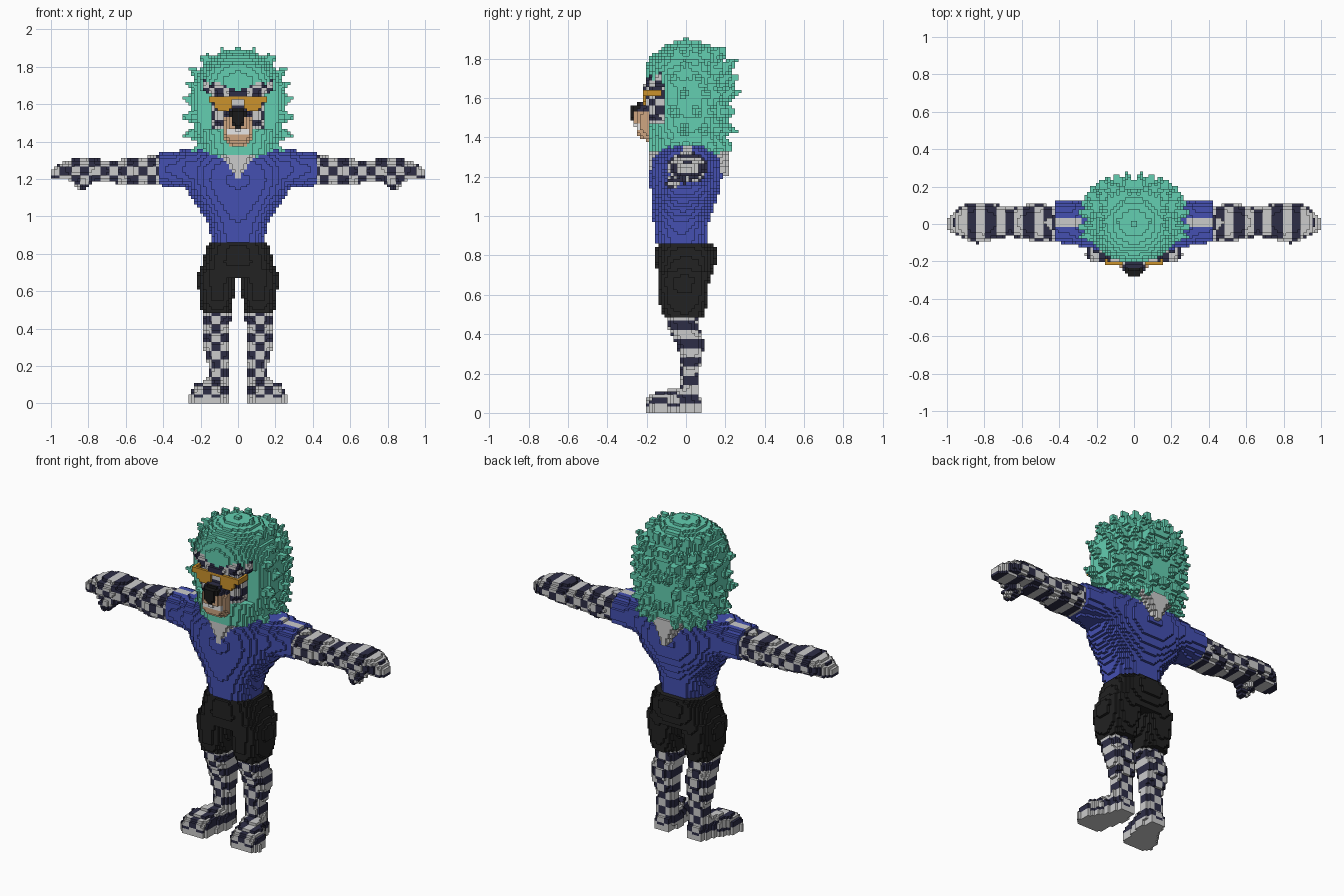
import bpy, math
from mathutils import Vector

H = 1 / 64            # block size
cells = {}            # (i, j, k) -> (part, material name)
COLOURS = {
    "teal fur": (0.126, 0.62, 0.44), "blue cloth": (0.058, 0.08, 0.44),
    "black cloth": (0.016, 0.016, 0.016), "pale fur": (0.6, 0.6, 0.6),
    "navy fur": (0.027, 0.027, 0.062), "amber": (0.6, 0.29, 0.025),
    "tan skin": (0.62, 0.38, 0.22), "white": (0.85, 0.85, 0.85),
    "black": (0.01, 0.01, 0.01)}
NAMES = list(COLOURS)


def put(part, rule, i, j, k):
    """Fill a block and its mirror image; rule is a colour or a function of position."""
    if i < 0 or k < 0:
        return
    mat = rule if isinstance(rule, str) else rule((i + .5) * H, (j + .5) * H, (k + .5) * H)
    cells[i, j, k] = cells[-1 - i, j, k] = (part, mat)


def span(a, b):
    return range(math.ceil(a / H - .5), math.floor(b / H - .5) + 1)


def loft(part, rule, axis, stations, power=2.3):
    """Rounded sections (t, a0, a1, b0, b1) along an axis, in blocks."""
    ia, ib = [n for n in range(3) if n != axis]
    for t in span(stations[0][0], stations[-1][0]):
        c = (t + .5) * H
        for s, e in zip(stations, stations[1:]):
            if s[0] <= c <= e[0]:
                f = (c - s[0]) / (e[0] - s[0])
                a0, a1, b0, b1 = [u + (v - u) * f for u, v in zip(s[1:], e[1:])]
                break
        ca, ra, cb, rb = (a0 + a1) / 2, (a1 - a0) / 2, (b0 + b1) / 2, (b1 - b0) / 2
        for a in span(a0, a1):
            for b in span(b0, b1):
                u, v = abs((a + .5) * H - ca) / ra, abs((b + .5) * H - cb) / rb
                if u ** power + v ** power <= 1:
                    p = [0, 0, 0]
                    p[axis], p[ia], p[ib] = t, a, b
                    put(part, rule, *p)


def cone(part, rule, p0, p1, r0, r1):
    """Tapered rod between two points, in blocks."""
    p0, p1 = Vector(p0), Vector(p1)
    d, r = p1 - p0, max(r0, r1)
    lim = [span(min(p0[n], p1[n]) - r, max(p0[n], p1[n]) + r) for n in range(3)]
    for i in lim[0]:
        for j in lim[1]:
            for k in lim[2]:
                q = Vector(((i + .5) * H, (j + .5) * H, (k + .5) * H))
                raw = (q - p0).dot(d) / d.length_squared
                f = min(1, max(0, raw))
                if raw <= 1.05 and (q - p0 - d * f).length <= r0 + (r1 - r0) * f:
                    put(part, rule, i, j, k)


def box(part, rule, x, y, z):
    for i in span(*x):
        for j in span(*y):
            for k in span(*z):
                put(part, rule, i, j, k)


def leg_check(x, y, z):
    if z < .03:
        return "pale fur"
    return "navy fur" if (int((x - .04) / .047) + int(z / .047)) % 2 else "pale fur"


def arm_check(x, y, z):
    return "pale fur" if (math.floor((x - .43) / .052) + math.floor((z - 1.165) / .047)) % 2 else "navy fur"


def face_check(x, y, z):
    return "navy fur" if (int(x / .04) + int(z / .04)) % 2 else "pale fur"


def shirt_colour(x, y, z):    # pale stripe along the shoulder top
    return "pale fur" if x > .28 and abs(y - .01) < .018 and z > 1.3 else "blue cloth"


def muzzle_colour(x, y, z):   # nose, teeth and bridge
    if y < -.235 and z > 1.465 and x < .012 + (z - 1.465) * .45:
        return "black"
    if y < -.2 and 1.43 < z < 1.475 and x < .056:
        return "white"
    return face_check(x, y, z) if z > 1.535 else "tan skin"


# legs and feet
loft("legs", leg_check, 2, [(.03, .05, .165, -.03, .07), (.12, .05, .165, -.03, .07),
     (.2, .05, .16, -.025, .065), (.3, .042, .185, -.035, .085), (.36, .04, .19, -.055, .095),
     (.42, .04, .185, -.085, .07), (.5, .035, .185, -.105, .05)], 2.6)
loft("feet", leg_check, 1, [(-.205, .1, .225, -.06, .075), (-.17, .075, .26, -.08, .1),
     (-.1, .07, .25, -.09, .115), (-.03, .05, .19, -.09, .13), (.075, .06, .155, -.06, .08)], 3.5)

# shorts
loft("shorts", "black cloth", 2, [(.48, .035, .19, -.11, .085), (.55, .025, .205, -.135, .105),
     (.62, .012, .213, -.135, .11), (.68, .01, .215, -.14, .12), (.72, .0, .205, -.14, .13)], 2.7)
loft("shorts", "black cloth", 2, [(.675, -.212, .212, -.14, .12), (.75, -.19, .19, -.152, .15),
     (.83, -.17, .17, -.152, .155), (.865, -.155, .155, -.145, .13)], 2.8)

# shirt body and sleeves
loft("shirt", shirt_colour, 2, [(.86, -.14, .14, -.157, .115), (.95, -.155, .155, -.162, .115),
     (1.0, -.18, .18, -.167, .125), (1.06, -.22, .22, -.172, .15), (1.12, -.27, .27, -.178, .17),
     (1.2, -.29, .29, -.183, .182), (1.28, -.29, .29, -.175, .175), (1.33, -.28, .28, -.15, .15),
     (1.365, -.26, .26, -.11, .11)], 2.3)
loft("sleeves", shirt_colour, 0, [(.2, -.13, .14, 1.12, 1.365), (.28, -.12, .13, 1.15, 1.362),
     (.34, -.105, .12, 1.16, 1.345), (.425, -.1, .12, 1.165, 1.34)], 2.4)

# arms, hands and thumbs
loft("arms", arm_check, 0, [(.42, -.09, .1, 1.17, 1.325), (.55, -.09, .105, 1.165, 1.315),
     (.66, -.065, .09, 1.18, 1.3), (.74, -.08, .105, 1.185, 1.305)], 2.3)
loft("hands", arm_check, 0, [(.73, -.08, .105, 1.185, 1.305), (.8, -.09, .112, 1.195, 1.315),
     (.88, -.09, .112, 1.205, 1.31), (.94, -.06, .085, 1.2, 1.29), (.98, -.045, .05, 1.195, 1.265),
     (1.0, -.03, .02, 1.2, 1.25)], 2.4)
cone("thumbs", arm_check, (.79, -.03, 1.22), (.85, -.075, 1.16), .04, .032)
cone("thumbs", arm_check, (.88, -.05, 1.2), (.83, 0, 1.18), .02, .02)

# pale ruff showing as a V at front and back
loft("neck_ruff", "pale fur", 2, [(1.2, -.025, .025, -.18, .21), (1.25, -.05, .05, -.19, .22),
     (1.36, -.15, .15, -.19, .225)], 3)

# mane body
loft("mane", "teal fur", 2, [(1.31, -.19, .19, -.13, .17), (1.335, -.2, .2, -.19, .2),
     (1.45, -.235, .235, -.195, .215), (1.56, -.25, .25, -.195, .22), (1.66, -.25, .25, -.2, .22),
     (1.73, -.235, .235, -.205, .21), (1.8, -.2, .2, -.19, .18), (1.86, -.13, .13, -.12, .13),
     (1.89, -.06, .06, -.05, .06)], 2.2)

# mane locks: rows of (height, side reach, back reach, lift)
rows = [(1.38, .25, .235, -.04), (1.45, .285, .245, -.02), (1.53, .3, .255, .005), (1.61, .295, .265, .03),
        (1.67, .28, .27, .05), (1.73, .255, .25, .06), (1.79, .2, .2, .07)]
for n, (z, rx, ry, lift) in enumerate(rows):
    for step in range(6):
        az = math.radians(-14 + 11 * (n % 2) + 22 * step)
        if az > 1.6:
            continue
        cx, sy = max(0, math.cos(az)) ** .8, math.copysign(abs(math.sin(az)) ** .8, az)
        cone("mane", "teal fur", (rx * .68 * cx, .01 + ry * .68 * sy, z),
             (rx * 1.01 * cx, .01 + ry * 1.0 * sy, z + lift), .055, .006)
for x, y, z in [(0, 0, 1.92), (.085, .01, 1.9), (.165, .02, 1.87), (.05, .11, 1.88), (.13, .12, 1.84),
                (0, .17, 1.84), (.05, -.1, 1.86)]:
    cone("mane", "teal fur", (x * .75, y * .8, z - .1), (x, y, z), .05, .008)

# face opening in the mane, then the patterned face
for key in [c for c in cells if cells[c][0] == "mane"]:
    if (key[1] + .5) * H < -.115 and 1.47 < (key[2] + .5) * H < 1.665:
        del cells[key]
loft("face", face_check, 2, [(1.46, -.13, .13, -.19, .05), (1.52, -.145, .145, -.2, .05),
     (1.62, -.145, .145, -.205, .05), (1.67, -.13, .13, -.2, .05)], 3)
cone("brows", face_check, (.02, -.2, 1.655), (.14, -.165, 1.695), .022, .03)
cone("ears", face_check, (.155, -.13, 1.69), (.16, -.1, 1.72), .035, .038)

# muzzle with jaw
loft("muzzle", muzzle_colour, 1, [(-.278, -.03, .03, 1.5, 1.56), (-.255, -.055, .055, 1.455, 1.57),
     (-.24, -.068, .068, 1.395, 1.575), (-.2, -.08, .08, 1.38, 1.58), (-.12, -.085, .085, 1.375, 1.58)], 3)

# glasses: lenses, top bar and temples
loft("lenses", "amber", 1, [(-.226, .028, .122, 1.56, 1.645), (-.2, .028, .122, 1.56, 1.645)], 2.2)
box("glasses_frame", "amber", (0, .125), (-.22, -.202), (1.622, 1.642))
box("glasses_frame", "amber", (.112, .15), (-.22, -.202), (1.606, 1.642))
box("glasses_frame", "amber", (.14, .157), (-.22, -.12), (1.606, 1.642))

# one object per part, made from the exposed block sides
SIDES = [((1, 0, 0), ((1, 0, 0), (1, 1, 0), (1, 1, 1), (1, 0, 1))),
         ((-1, 0, 0), ((0, 0, 0), (0, 0, 1), (0, 1, 1), (0, 1, 0))),
         ((0, 1, 0), ((0, 1, 0), (0, 1, 1), (1, 1, 1), (1, 1, 0))),
         ((0, -1, 0), ((0, 0, 0), (1, 0, 0), (1, 0, 1), (0, 0, 1))),
         ((0, 0, 1), ((0, 0, 1), (1, 0, 1), (1, 1, 1), (0, 1, 1))),
         ((0, 0, -1), ((0, 0, 0), (0, 1, 0), (1, 1, 0), (1, 0, 0)))]
materials = {}
for name, rgb in COLOURS.items():
    materials[name] = bpy.data.materials.new(name)
    materials[name].diffuse_color = (*rgb, 1)
parts = {}
for c, (part, mat) in cells.items():
    verts, faces, mats = parts.setdefault(part, ({}, [], []))
    for d, corners in SIDES:
        if tuple(c[n] + d[n] for n in range(3)) not in cells:
            quad = [tuple(c[n] + o[n] for n in range(3)) for o in corners]
            faces.append([verts.setdefault(q, len(verts)) for q in quad])
            mats.append(mat)
for part, (verts, faces, mats) in parts.items():
    mesh = bpy.data.meshes.new(part)
    mesh.from_pydata([[n * H for n in v] for v in verts], [], faces)
    used = [n for n in NAMES if n in mats]
    for n in used:
        mesh.materials.append(materials[n])
    for poly, m in zip(mesh.polygons, mats):
        poly.material_index = used.index(m)
    bpy.context.collection.objects.link(bpy.data.objects.new(part, mesh))
